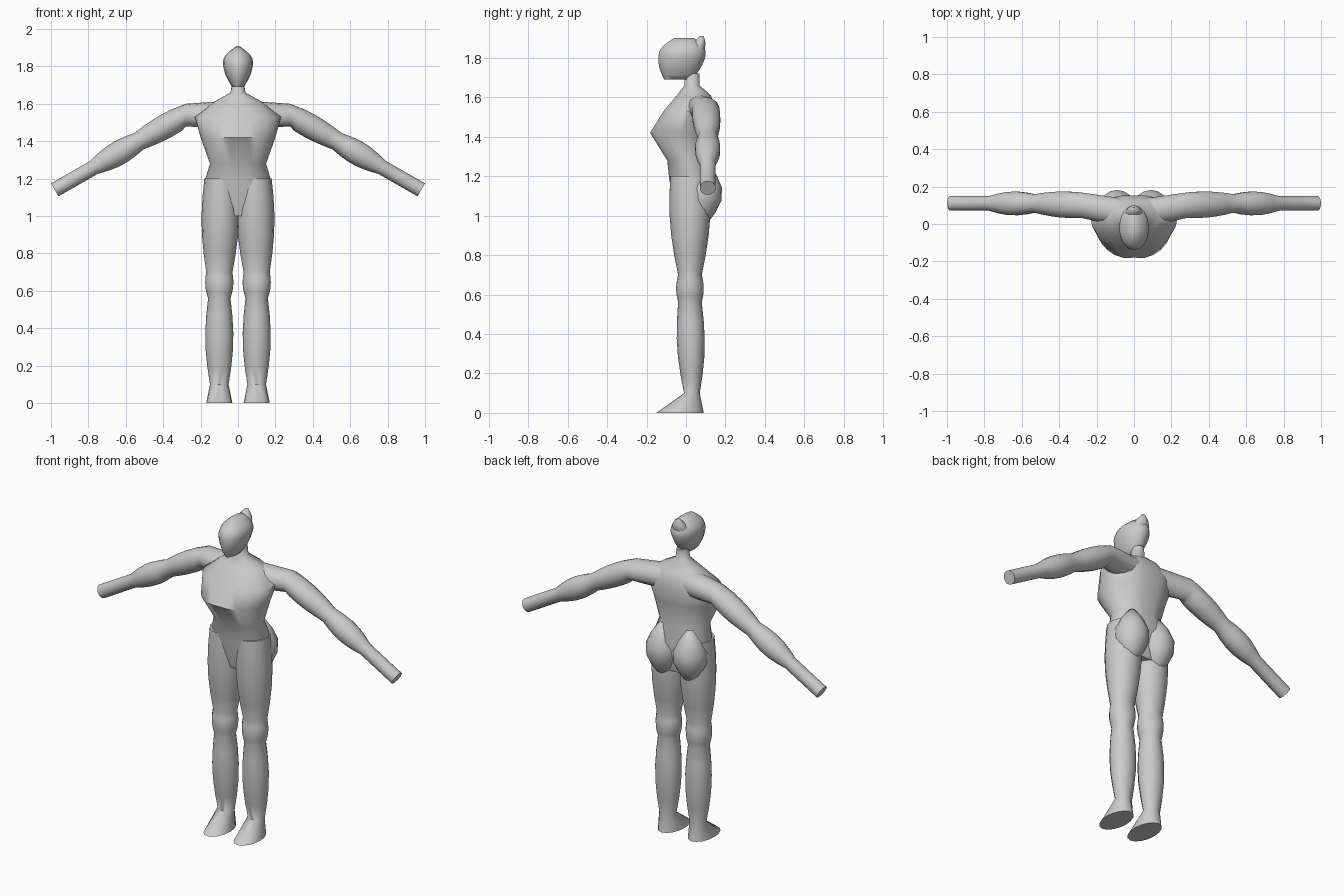
import bpy
import bmesh
from math import sin, cos, pi, radians, exp
from mathutils import Vector

cube = bpy.data.objects.get("Cube")
if cube:
    bpy.data.objects.remove(cube)

GREY = (0.6, 0.6, 0.6, 1)
grey = bpy.data.materials.new("light_grey")
grey.use_nodes = True
grey.diffuse_color = GREY
grey.node_tree.nodes["Principled BSDF"].inputs["Base Color"].default_value = GREY

DEPTH = Vector((0, 1, 0))


def cross_section(centre, across, width, depth, sides, groove):
    """Oval ring, optionally dented along the centre line of the body."""
    ring = []
    for i in range(sides):
        angle = 2 * pi * i / sides
        side, fore = cos(angle), sin(angle)
        fore *= 1 - groove * exp(-(side * 5) ** 2)
        ring.append(centre + across * width * side + DEPTH * depth * fore)
    return ring


def body_part(name, joints, sides=16, groove=0, mirror=False):
    """Skin a chain of joints (centre, width, depth, muscle swell before the joint)."""
    rings = []
    for (a, wide_a, deep_a, _), (b, wide_b, deep_b, swell) in zip(joints, joints[1:]):
        start, end = Vector(a), Vector(b)
        across = (end - start).cross(DEPTH).normalized()
        steps = 5 if swell else 1
        for k in range(1 if rings else 0, steps + 1):
            t = k / steps
            muscle = swell * sin(pi * t)
            rings.append(cross_section(start.lerp(end, t), across,
                                       wide_a + (wide_b - wide_a) * t + muscle,
                                       deep_a + (deep_b - deep_a) * t + muscle,
                                       sides, groove))
    bm = bmesh.new()
    loops = [[bm.verts.new(point) for point in ring] for ring in rings]
    for low, high in zip(loops, loops[1:]):
        for i in range(sides):
            j = (i + 1) % sides
            bm.faces.new((low[i], low[j], high[j], high[i]))
    bm.faces.new(loops[0])
    bm.faces.new(loops[-1])
    bmesh.ops.recalc_face_normals(bm, faces=bm.faces)
    mesh = bpy.data.meshes.new(name)
    bm.to_mesh(mesh)
    bm.free()
    mesh.materials.append(grey)

    part = bpy.data.objects.new(name, mesh)
    bpy.context.collection.objects.link(part)
    if mirror:
        part.modifiers.new("Mirror", "MIRROR").use_mirror_merge = False
    bpy.ops.object.select_all(action="DESELECT")
    part.select_set(True)
    bpy.context.view_layer.objects.active = part
    bpy.ops.object.shade_smooth_by_angle(angle=radians(60))


# Torso: groin, hips, waist, bust, shoulder line, collar, neck
groin = ((0, 0.03, 1), 0.12, 0.08, 0)
hips = ((0, 0.03, 1.18), 0.18, 0.12, 0)
waist = ((0, 0.01, 1.28), 0.15, 0.11, 0)
bust = ((0, -0.02, 1.42), 0.2, 0.17, 0)
shoulder_line = ((0, 0.02, 1.53), 0.23, 0.14, 0)
collar = ((0, 0.04, 1.61), 0.13, 0.09, 0)
neck_base = ((0, 0.03, 1.66), 0.04, 0.04, 0)
neck_top = ((0, 0.03, 1.72), 0.03, 0.04, 0)
body_part("torso", [groin, hips, waist, bust, shoulder_line, collar, neck_base, neck_top],
          sides=24, groove=0.06)

# Head, widest at the temples, with a swept tuft behind the crown
chin = ((0, -0.04, 1.69), 0.03, 0.07, 0)
temples = ((0, -0.02, 1.81), 0.08, 0.12, 0.01)
crown = ((0, -0.01, 1.9), 0.02, 0.05, 0.02)
body_part("head", [chin, temples, crown])

tuft_root = ((0, 0.05, 1.83), 0.05, 0.04, 0)
tuft_tip = ((0, 0.08, 1.91), 0.01, 0.01, 0.01)
body_part("hair_tuft", [tuft_root, tuft_tip], sides=10)

# Legs: thigh, knee, calf and wedge foot
hip = ((0.09, 0.02, 1.2), 0.09, 0.1, 0)
knee_top = ((0.1, 0.02, 0.7), 0.07, 0.06, 0.02)
knee_bottom = ((0.1, 0.02, 0.56), 0.06, 0.06, 0.01)
ankle = ((0.1, 0.03, 0.1), 0.05, 0.04, 0.02)
sole = ((0.1, -0.03, 0), 0.07, 0.12, 0)
body_part("legs", [hip, knee_top, knee_bottom, ankle, sole], mirror=True)

# Buttocks, rounded masses behind the hips
seat_low = ((0.09, 0.08, 0.95), 0.02, 0.02, 0)
seat_high = ((0.09, 0.09, 1.27), 0.02, 0.02, 0.08)
body_part("buttocks", [seat_low, seat_high], mirror=True)

# Arms: shoulder yoke, upper arm, forearm and plain cuffed end
spine = ((0, 0.05, 1.54), 0.08, 0.08, 0)
shoulder = ((0.28, 0.1, 1.54), 0.06, 0.07, 0)
elbow = ((0.53, 0.11, 1.4), 0.05, 0.05, 0.01)
wrist = ((0.77, 0.11, 1.26), 0.04, 0.04, 0.02)
arm_end = ((0.98, 0.11, 1.14), 0.04, 0.04, 0)
body_part("arms", [spine, shoulder, elbow, wrist, arm_end], sides=14, mirror=True)
